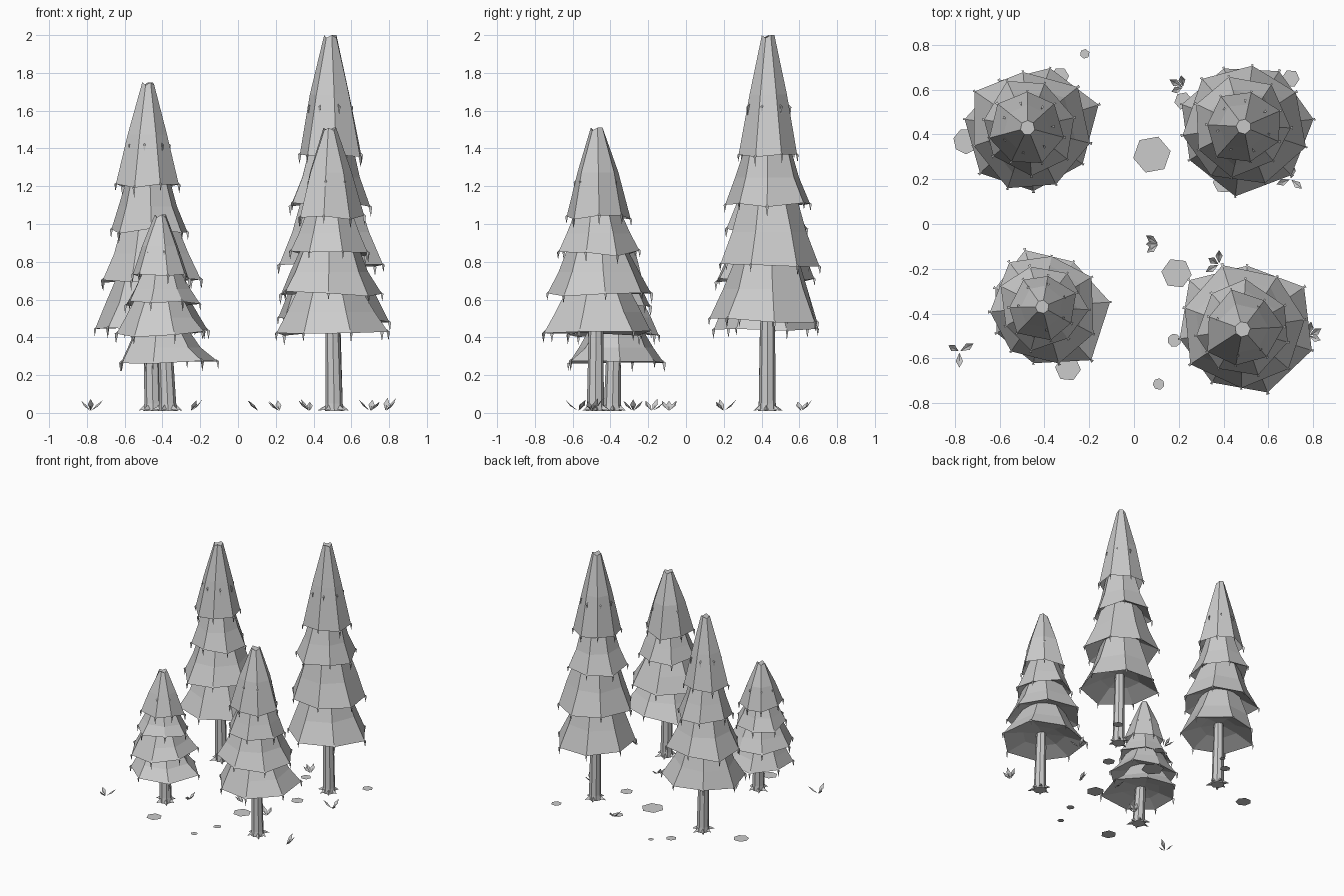
import bpy, bmesh, math, random
from mathutils import Vector

rng = random.Random(4)
cube = bpy.data.objects.get("Cube")
if cube:
    bpy.data.objects.remove(cube, do_unlink=True)

grey = bpy.data.materials.new("plain grey")
grey.use_nodes = True
grey.diffuse_color = (0.6, 0.6, 0.6, 1)
grey.node_tree.nodes["Principled BSDF"].inputs["Base Color"].default_value = (0.6, 0.6, 0.6, 1)


def finish(bm, name, closed=True):
    """Turn a bmesh into a flat shaded object."""
    if closed:
        bmesh.ops.recalc_face_normals(bm, faces=bm.faces)
    mesh = bpy.data.meshes.new(name)
    bm.to_mesh(mesh)
    bm.free()
    mesh.materials.append(grey)
    obj = bpy.data.objects.new(name, mesh)
    bpy.context.collection.objects.link(obj)


def polar(center, angle, radius, z):
    return Vector((center[0] + radius * math.cos(angle),
                   center[1] + radius * math.sin(angle), z))


def loft(bm, rings):
    """Skin rings of points, closing both ends."""
    loops = [[bm.verts.new(p) for p in ring] for ring in rings]
    n = len(loops[0])
    for a, b in zip(loops, loops[1:]):
        for i in range(n):
            j = (i + 1) % n
            bm.faces.new((a[i], a[j], b[j], b[i]))
    bm.faces.new(loops[0][::-1])
    bm.faces.new(loops[-1])


def spike(bm, root, tip, width):
    """Thin three-sided spike."""
    axis = (tip - root).normalized()
    side = axis.cross(Vector((0, 0, 1))).normalized() * width
    up = side.cross(axis).normalized() * width
    base = [bm.verts.new(root + o) for o in (side - up * 0.5, up, -side - up * 0.5)]
    end = bm.verts.new(tip)
    bm.faces.new(base)
    for i in range(3):
        bm.faces.new((base[i], base[(i + 1) % 3], end))


def hanging_tip(bm, point, angle, size):
    """Drooping needle clump on a branch corner."""
    out = Vector((math.cos(angle), math.sin(angle), 0))
    side = Vector((-out.y, out.x, 0)) * size * 0.13
    top = point - out * size * 0.2 + Vector((0, 0, size * 0.3))
    front = point + out * size * 0.15
    low = point + out * size * 0.05 - Vector((0, 0, size * 0.9))
    a, b, c, d, e = [bm.verts.new(p) for p in (top, front + side, front - side, low,
                                              point - out * size * 0.15)]
    for f in ((a, b, c), (b, d, c), (a, e, b), (a, c, e), (e, d, b), (e, c, d)):
        bm.faces.new(f)


def build_trunk(name, foot, crown, top):
    bm = bmesh.new()
    rings = []
    for z, r in ((0.01, 0.05), (0.05, 0.045), (top * 0.6, 0.04), (top, 0.034)):
        c = [a + (b - a) * z / top * 0.5 for a, b in zip(foot, crown)]
        rings.append([polar(c, math.tau * i / 8, r, z) for i in range(8)])
    loft(bm, rings)
    for i in range(6):
        a = math.tau * (i + rng.uniform(-0.2, 0.2)) / 6
        spike(bm, polar(foot, a, 0.035, 0.028), polar(foot, a, rng.uniform(0.075, 0.095), 0.012), 0.018)
    finish(bm, name)


def build_foliage(name, center, height, low, start, radii):
    bm = bmesh.new()
    n = len(radii)
    mean = sum(radii) / n
    high = height * 0.685
    rims = [low + (high - low) * t for t in (0, 0.34, 0.69, 1)] + [height]
    for k, s in enumerate((0.98, 0.92, 0.72, 0.56)):
        z, gap, last = rims[k], rims[k + 1] - rims[k], k == 3
        turn = math.radians(start) + k * 0.42
        angles = [turn + math.tau * i / n + (rng.uniform(-0.08, 0.08) if k else 0) for i in range(n)]
        size = [r if k == 0 else mean * rng.uniform(0.92, 1.08) for r in radii]
        kink_r, kink_z = (0.64, 0.5) if last else (0.76, 0.55)
        top_r, top_z = (0.2, 1.0) if last else (0.5, 1.3)
        # hollow underside, rim, kink and top of one skirt
        rim = [polar(center, a, r * s, z + rng.uniform(-0.016, 0.016)) for a, r in zip(angles, size)]
        rings = [[polar(center, a, 0.03, z + gap * 0.35) for a in angles],
                 [polar(center, a, r * s * 0.5, z + gap * 0.25) for a, r in zip(angles, size)],
                 rim,
                 [polar(center, a, (r + mean) / 2 * s * kink_r * rng.uniform(0.95, 1.05), z + gap * kink_z)
                  for a, r in zip(angles, size)],
                 [polar(center, a, mean * s * top_r, z + gap * top_z - (0.015 * (i % 2) if last else 0))
                  for i, a in enumerate(angles)]]
        loft(bm, rings)
        for a, p in zip(angles, rim):
            hanging_tip(bm, p, a, rng.uniform(0.04, 0.06))
    # small tips on the crown
    for i in range(n):
        a = math.tau * i / n + start
        hanging_tip(bm, polar(center, a, mean * 0.38, height * 0.81), a, 0.05)
    finish(bm, name)


# Trees: trunk foot, crown centre, height, lowest rim, first corner angle, corner radii
trees = {
    "back_right": ((0.51, 0.43), (0.49, 0.435), 2.0, 0.49, 6, (.32, .30, .28, .30, .29, .32, .31)),
    "back_left": ((-0.45, 0.43), (-0.475, 0.43), 1.75, 0.44, 18, (.34, .29, .25, .29, .30, .29, .30)),
    "front_right": ((0.51, -0.48), (0.485, -0.47), 1.51, 0.42, -17, (.33, .34, .29, .33, .29, .28, .31)),
    "front_left": ((-0.37, -0.39), (-0.41, -0.37), 1.05, 0.26, 4, (.31, .25, .27, .23, .24, .26, .33)),
}
for side, (foot, crown, height, low, start, radii) in trees.items():
    build_trunk(side + "_trunk", foot, crown, low + 0.2)
    build_foliage(side + "_foliage", crown, height, low, start, radii)

# Flat ground patches: x, y, radius
patches = [(0.08, 0.31, 0.085), (-0.75, 0.37, 0.058), (-0.22, 0.76, 0.022), (0.19, -0.22, 0.068),
           (0.18, -0.52, 0.03), (0.11, -0.715, 0.026), (-0.295, -0.645, 0.058), (0.4, 0.185, 0.048),
           (0.7, 0.65, 0.04), (-0.33, 0.66, 0.04), (0.22, 0.55, 0.04)]
for i, (x, y, r) in enumerate(patches):
    bm = bmesh.new()
    sides, turn = rng.choice((6, 7, 8)), rng.random()
    bm.faces.new([bm.verts.new(polar((x, y), turn + math.tau * k / sides, r, 0.002)) for k in range(sides)])
    finish(bm, f"ground_patch_{i + 1}", closed=False)

# Grass tufts: three folded leaves each; x, y, heading and spread in degrees
tufts = [(-0.78, -0.57, 30, 120), (0.11, -0.09, 180, 35), (0.38, -0.18, 150, 60), (0.78, -0.5, 30, 50),
         (0.70, 0.20, 80, 120), (0.22, 0.61, 150, 50), (-0.25, -0.28, 0, 60)]
for i, (x, y, heading, spread) in enumerate(tufts):
    bm = bmesh.new()
    for k in range(3):
        a = math.radians(heading + spread * (k - 1))
        reach, tall = rng.uniform(0.055, 0.075), rng.uniform(0.055, 0.08)
        root, tip = polar((x, y), a, 0.004, 0.012), polar((x, y), a, reach, tall)
        fold = polar((x, y), a, reach * 0.6, tall * 0.5)
        side = Vector((-math.sin(a), math.cos(a), 0)) * 0.016
        lift = Vector((0, 0, 0.008))
        r, t, f, left, right = [bm.verts.new(p) for p in
                                (root, tip, fold, fold + side + lift, fold - side + lift)]
        for face in ((r, f, left), (r, right, f), (f, t, left), (f, right, t)):
            bm.faces.new(face)
    finish(bm, f"grass_tuft_{i + 1}", closed=False)
